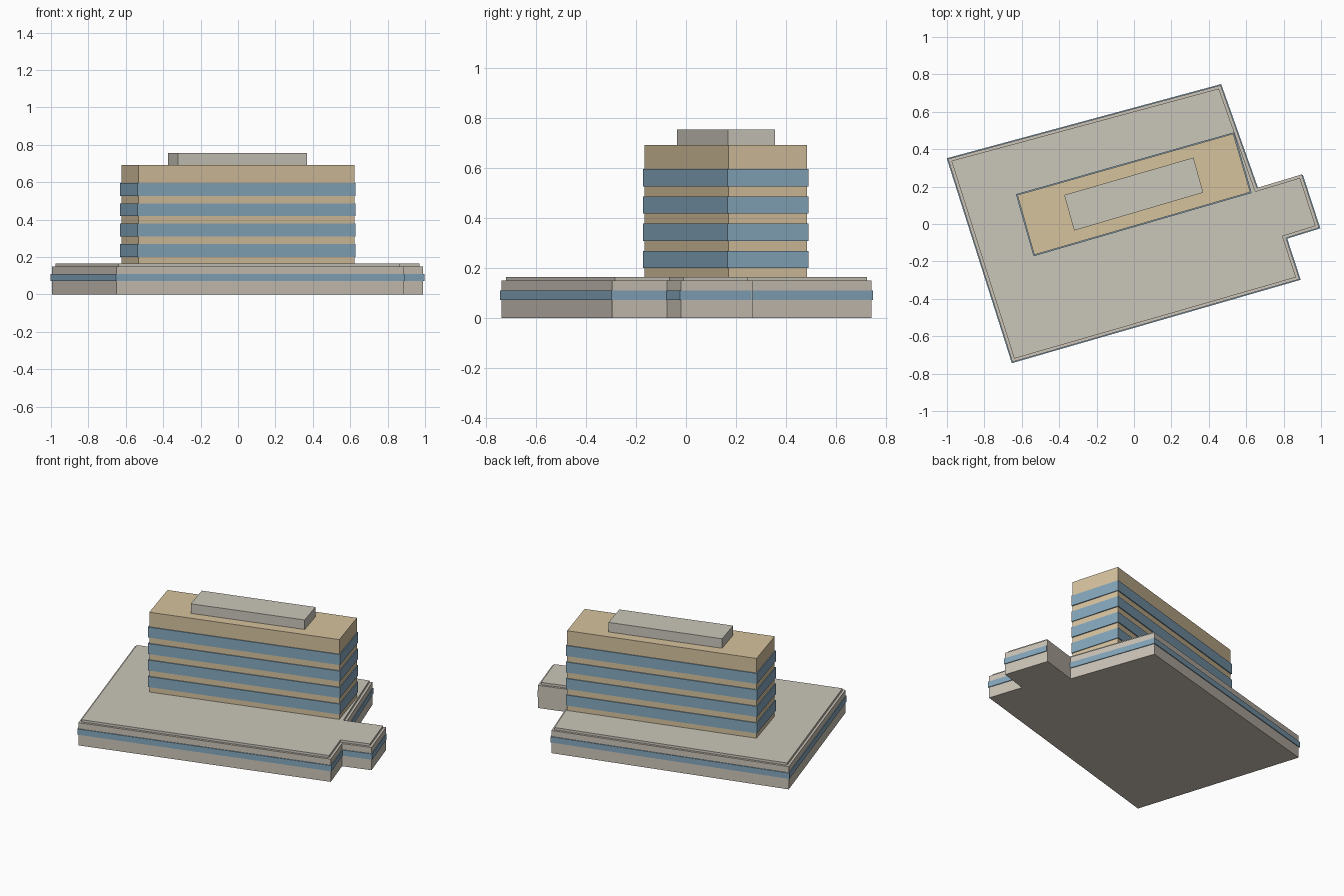
import bpy
import bmesh
from mathutils import Vector
from mathutils.geometry import intersect_line_line_2d as _unused
from mathutils import geometry

cube = bpy.data.objects.get("Cube")
if cube:
    bpy.data.objects.remove(cube, do_unlink=True)


def material(name, srgb):
    linear = [((c / 255 + 0.055) / 1.055) ** 2.4 for c in srgb] + [1.0]
    mat = bpy.data.materials.new(name)
    mat.use_nodes = True
    mat.diffuse_color = linear
    mat.node_tree.nodes["Principled BSDF"].inputs["Base Color"].default_value = linear
    return mat


stone = material("warm grey stone", (203, 195, 183))
roofing = material("pale grey roofing", (202, 198, 186))
tan = material("tan cladding", (214, 194, 158))
glass = material("blue glass", (133, 167, 189))


def offset(outline, distances):
    """Move each edge of a counter-clockwise outline outward by its distance."""
    points = [Vector(p) for p in outline]
    lines = []
    for i, a in enumerate(points):
        b = points[(i + 1) % len(points)]
        along = (b - a).normalized()
        out = Vector((along.y, -along.x)) * distances[i]
        lines.append((a + out, along))
    result = []
    for i, (q, e) in enumerate(lines):
        p, d = lines[i - 1]
        t = (q - p).cross(e) / d.cross(e)
        result.append(p + d * t)
    return result


def prism(name, outline, bottom, top, mat):
    """Extrude a flat outline between two heights."""
    bm = bmesh.new()
    base = bm.faces.new([bm.verts.new((p[0], p[1], bottom)) for p in outline])
    lift = bmesh.ops.extrude_face_region(bm, geom=[base], use_keep_orig=True)
    verts = [v for v in lift["geom"] if isinstance(v, bmesh.types.BMVert)]
    bmesh.ops.translate(bm, vec=(0, 0, top - bottom), verts=verts)
    bmesh.ops.recalc_face_normals(bm, faces=bm.faces)
    mesh = bpy.data.meshes.new(name)
    bm.to_mesh(mesh)
    bm.free()
    mesh.materials.append(mat)
    obj = bpy.data.objects.new(name, mesh)
    bpy.context.collection.objects.link(obj)
    return obj


# Podium with its side wing
podium = [(-0.65, -0.738), (0.885, -0.295), (0.813, -0.075), (0.99, -0.02),
          (0.897, 0.265), (0.658, 0.193), (0.463, 0.742), (-0.995, 0.348)]
prism("podium", podium, 0, 0.15, stone)
prism("podium_roof", offset(podium, [-0.015] * 8), 0.15, 0.165, roofing)

# Podium window band, sunk out of sight on the blank back wall of the wing
reach = [0.005] * 8
reach[4] = -0.004
prism("podium_windows", offset(podium, reach), 0.072, 0.11, glass)

# Tower and its window bands
tower = [(-0.533, -0.165), (0.622, 0.17), (0.531, 0.483), (-0.624, 0.155)]
prism("tower", tower, 0.165, 0.692, tan)
for floor in range(4):
    sill = 0.2 + floor * 0.109
    prism(f"tower_windows_{floor + 1}", offset(tower, [0.006] * 4),
          sill, sill + 0.069, glass)

# Rooftop plant room
plant_room = [(-0.32, -0.035), (0.37, 0.168), (0.318, 0.355), (-0.373, 0.155)]
prism("plant_room", plant_room, 0.692, 0.755, roofing)
